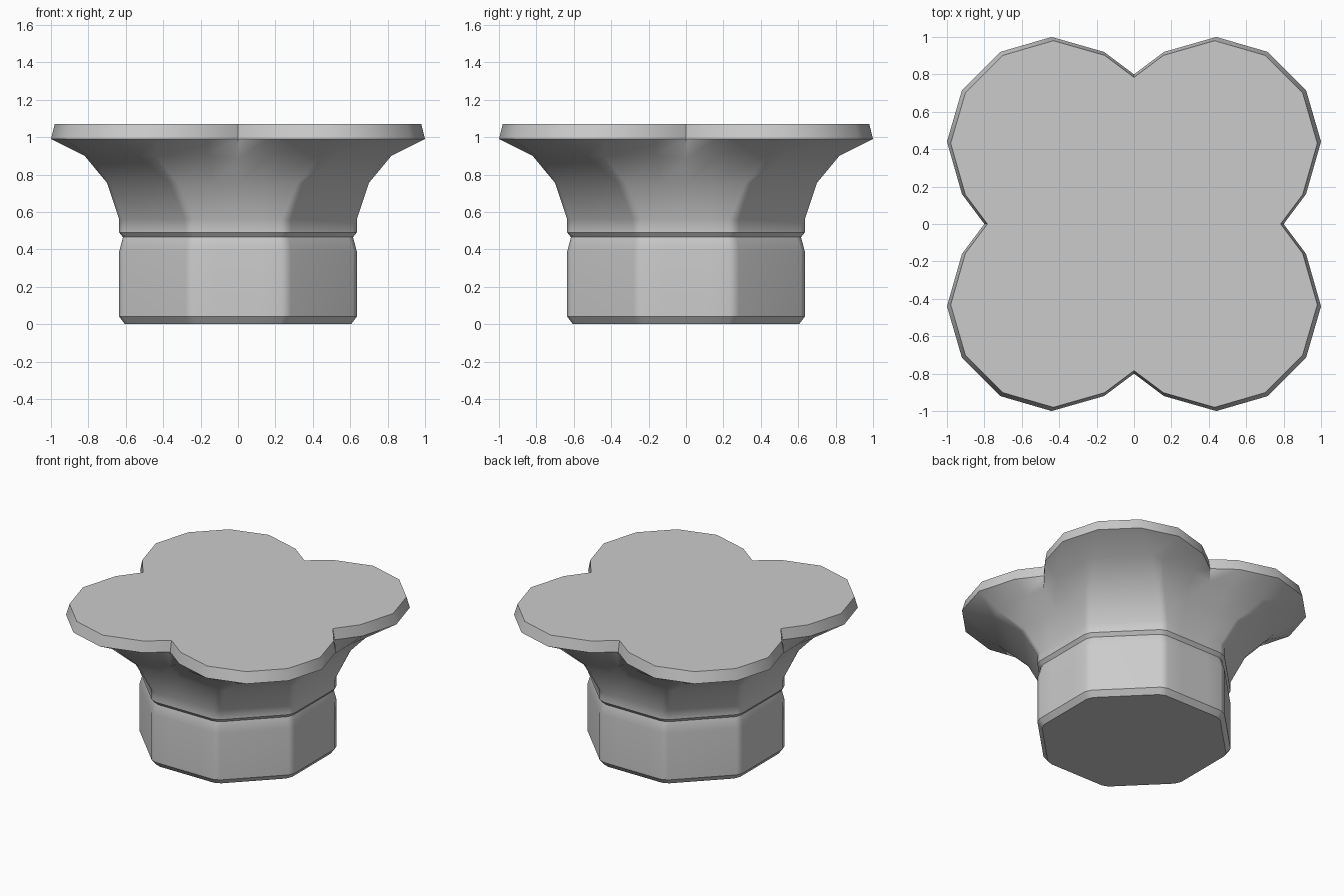
import bpy
import bmesh
import math

cube = bpy.data.objects.get("Cube")
if cube:
    bpy.data.objects.remove(cube)

grey = bpy.data.materials.new("plain grey")
grey.use_nodes = True
colour = (0.6, 0.6, 0.6, 1)
grey.diffuse_color = colour
grey.node_tree.nodes["Principled BSDF"].inputs["Base Color"].default_value = colour


def shaft(z, r):
    """Eighth of a soft-cornered octagon: side middle to corner."""
    return [(r, 0, z), (r, r * 0.18, z), (r, r * 0.37, z), (r * 0.97, r * 0.445, z)]


def rim(z, s):
    """Eighth of the four-lobed outline: notch to lobe tip."""
    return [(x * s, y * s, z) for x, y in ((0.8, 0), (0.92, 0.16), (1, 0.44), (0.92, 0.715))]


def full_ring(eighth):
    """Mirror an eighth across the diagonal, then turn it four times."""
    quarter = eighth + [(y, x, z) for x, y, z in reversed(eighth[1:])]
    points = []
    for turn in range(4):
        c, s = ((1, 0), (0, 1), (-1, 0), (0, -1))[turn]
        points += [(x * c - y * s, x * s + y * c, z) for x, y, z in quarter]
    return points


# Shaft with a groove, flare, then the lobed rim
sections = [shaft(z, r) for z, r in (
    (0, 0.605), (0.04, 0.635), (0.39, 0.635), (0.465, 0.615), (0.49, 0.635), (0.56, 0.635))]
sections += [
    [(0.7, 0, 0.755), (0.7, 0.13, 0.755), (0.7, 0.32, 0.755), (0.685, 0.365, 0.755)],
    [(0.8, 0, 0.885), (0.82, 0.16, 0.9), (0.82, 0.44, 0.9), (0.8, 0.53, 0.9)],
    rim(0.99, 1), rim(1.07, 0.98)]

bm = bmesh.new()
rings = [[bm.verts.new(p) for p in full_ring(s)] for s in sections]
count = len(rings[0])
for low, high in zip(rings, rings[1:]):
    for i in range(count):
        j = (i + 1) % count
        bm.faces.new((low[i], low[j], high[j], high[i]))
bm.faces.new(rings[-1])
bm.faces.new(list(reversed(rings[0])))

mesh = bpy.data.meshes.new("lobed_knob")
bm.to_mesh(mesh)
bm.free()
mesh.materials.append(grey)
knob = bpy.data.objects.new("lobed_knob", mesh)
bpy.context.collection.objects.link(knob)

# Smooth shading with crisp rims and flat broad sides
bpy.context.view_layer.objects.active = knob
knob.select_set(True)
bpy.ops.object.shade_smooth_by_angle(angle=math.radians(35))
weighted = knob.modifiers.new("weighted normals", 'WEIGHTED_NORMAL')
weighted.keep_sharp = True
